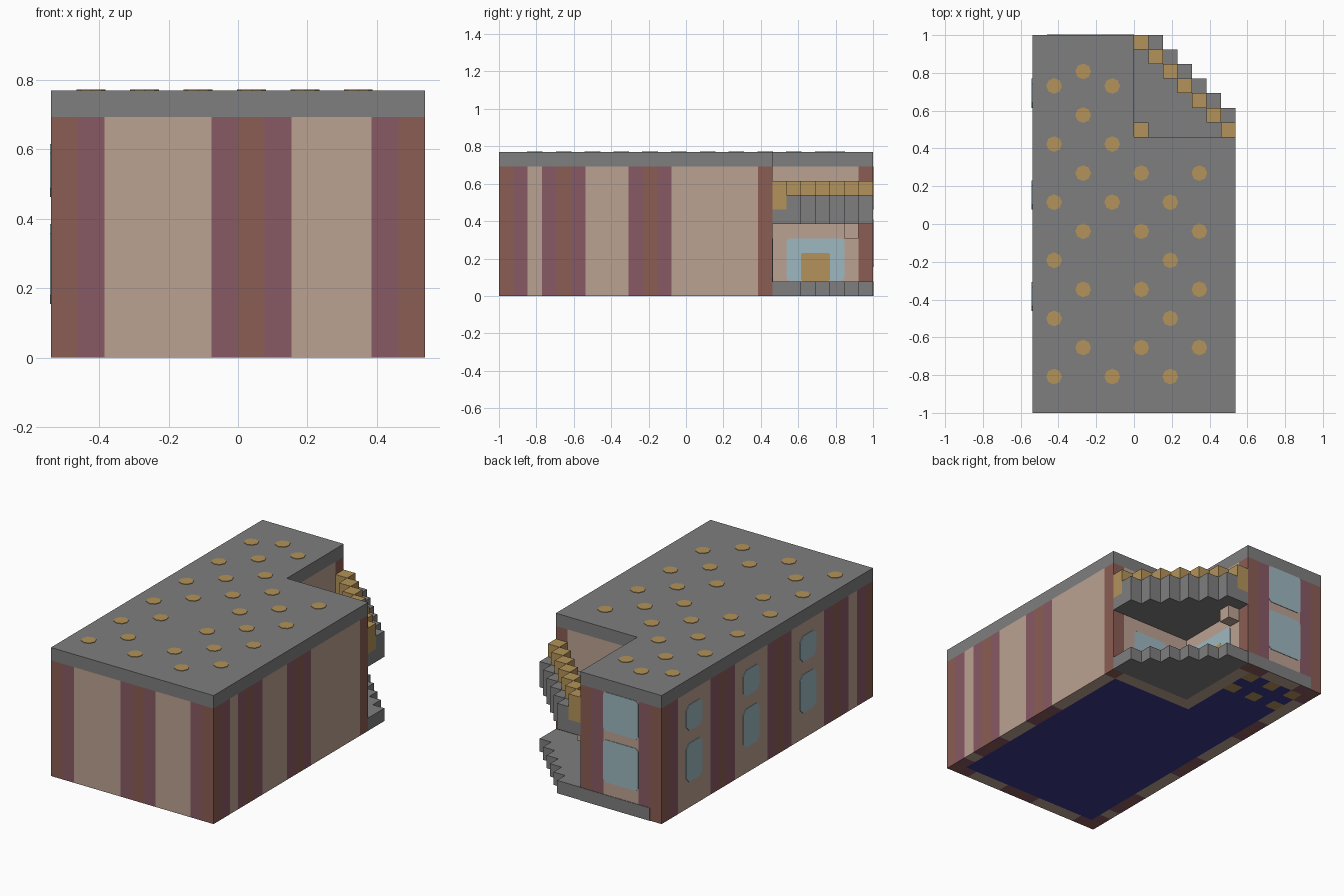
import bpy, bmesh, math
from mathutils import Vector

if "Cube" in bpy.data.objects:
    bpy.data.objects.remove(bpy.data.objects["Cube"], do_unlink=True)

UNIT = 2 / 26            # one building block
NX, NY, TOP = 14, 26, 10
THIN = 0.003


def material(name, colour):
    mat = bpy.data.materials.new(name)
    mat.use_nodes = True
    mat.diffuse_color = (*colour, 1)
    mat.node_tree.nodes["Principled BSDF"].inputs["Base Color"].default_value = (*colour, 1)
    return mat


grey = material("concrete grey", (0.21, 0.21, 0.21))
tan = material("plaster tan", (0.50, 0.36, 0.29))
purple = material("plum trim", (0.25, 0.10, 0.13))
brown = material("brick brown", (0.26, 0.11, 0.09))
blue = material("window blue", (0.34, 0.48, 0.53))
gold = material("brass gold", (0.45, 0.29, 0.10))
navy = material("floor navy", (0.045, 0.045, 0.26))
LETTER = {"b": brown, "p": purple, "t": tan}


def place(x, y, z):
    """Block coordinates to model coordinates."""
    return Vector(((x - NX / 2) * UNIT, (y - NY / 2) * UNIT, z * UNIT))


def finish(name, bm, mats):
    mesh = bpy.data.meshes.new(name)
    bm.to_mesh(mesh)
    bm.free()
    for mat in mats:
        mesh.materials.append(mat)
    obj = bpy.data.objects.new(name, mesh)
    bpy.context.collection.objects.link(obj)
    return obj


def prism(name, cells, low, high):
    """Raise a footprint of coloured cells from one level to another."""
    bm = bmesh.new()
    mats = list(dict.fromkeys(cells.values()))

    def quad(points, mat):
        face = bm.faces.new([bm.verts.new(place(*p)) for p in points])
        face.material_index = mats.index(mat)

    for (x, y), mat in cells.items():
        ring = [(x, y), (x + 1, y), (x + 1, y + 1), (x, y + 1)]
        quad([(*p, high) for p in ring], mat)
        quad([(*p, low) for p in reversed(ring)], mat)
        for i, (dx, dy) in enumerate([(0, -1), (1, 0), (0, 1), (-1, 0)]):
            if (x + dx, y + dy) not in cells:
                a, b = ring[i], ring[(i + 1) % 4]
                quad([(*a, low), (*b, low), (*b, high), (*a, high)], mat)
    bmesh.ops.remove_doubles(bm, verts=bm.verts, dist=0.001)
    bmesh.ops.dissolve_limit(bm, angle_limit=0.01, verts=bm.verts, edges=bm.edges,
                             delimit={'MATERIAL'})
    return finish(name, bm, mats)


def plate(name, mat, axis, level, u0, u1, z0, z1, out, chamfer=0.2, depth=THIN):
    """Thin panel with clipped corners on a wall facing the given axis."""
    c = chamfer
    outline = [(u0 + c, z0), (u1 - c, z0), (u1, z0 + c), (u1, z1 - c),
               (u1 - c, z1), (u0 + c, z1), (u0, z1 - c), (u0, z0 + c)]
    if not c:
        outline = [(u0, z0), (u1, z0), (u1, z1), (u0, z1)]
    bm = bmesh.new()
    face = bm.faces.new([bm.verts.new(place(level, u, z) if axis == "x" else place(u, level, z))
                         for u, z in outline])
    new = bmesh.ops.extrude_face_region(bm, geom=[face])["geom"]
    shift = Vector((out * depth, 0, 0)) if axis == "x" else Vector((0, out * depth, 0))
    bmesh.ops.translate(bm, vec=shift, verts=[v for v in new if isinstance(v, bmesh.types.BMVert)])
    bmesh.ops.recalc_face_normals(bm, faces=bm.faces)
    return finish(name, bm, [mat])


# Footprint: a rectangle with a square notch at the back left corner
NOTCH_X, NOTCH_Y = 7, 19
footprint = [(x, y) for x in range(NX) for y in range(NY)
             if x < NOTCH_X or y < NOTCH_Y]

# Stripe patterns of the outer walls
FRONT = "bpttttpbptttpb"
LEFT = "bptpbptttpbpttttttb"
RIGHT = "bptpbp" + "ttttpbp" * 2 + "ttttpb"
BACK = "bptttpb"


def wall_colour(x, y):
    if y == 0:
        return LETTER[FRONT[x]]
    if x == 0:
        return LETTER[RIGHT[y]]
    if x == NX - 1:
        return LETTER[LEFT[y]]
    if y == NY - 1:
        return LETTER[BACK[x]]
    if (x >= NOTCH_X and y == NOTCH_Y - 1) or (x == NOTCH_X - 1 and y >= NOTCH_Y - 1):
        return tan
    if y in (22, 24) and x in (1, 3, 5):
        return gold
    return navy


prism("walls", {c: wall_colour(*c) for c in footprint}, 0, TOP - 1)
prism("roof", {c: grey for c in footprint}, TOP - 1, TOP)

# Stepped terrace, balcony, parapet and railing in the notch
steps = {(NOTCH_X + i, NOTCH_Y + r): grey
         for r in range(7) for i in range(min(7, 8 - r))}
prism("terrace", steps, 0, 1)
prism("balcony_floor", steps, 5, 6)
prism("balcony_parapet", {(NX - r, NOTCH_Y + r): grey for r in range(1, 7)}, 6, 7)
prism("balcony_railing", {(NX - 1 - r, NOTCH_Y + r): gold for r in range(7)}, 6, 8)
prism("balcony_corner_post", {(NOTCH_X, NOTCH_Y): gold}, 6, 7)
prism("hanging_block", {(NOTCH_X, 24): tan}, 4, 5)

# Windows on the right wall
for n, y in enumerate((7, 14, 21)):
    plate(f"right_lower_window_{n + 1}", blue, "x", 0, y, y + 2, 2, 5, -1, 0.35)
    plate(f"right_upper_window_{n + 1}", blue, "x", 0, y, y + 2, 6, 8, -1, 0.35)

# Windows and footing on the back wall
plate("back_lower_window", blue, "y", NY, 2, 5, 2, 5.3, 1)
plate("back_upper_window", blue, "y", NY, 2, 5, 6, 9, 1)
plate("back_footing", grey, "y", NY, 1, 7, 0, 1, 1, 0)

# Glazing and door inside the notch
plate("terrace_window", blue, "x", NOTCH_X, 20, 24, 1, 4, 1)
plate("terrace_door", gold, "x", NOTCH_X, 21, 23, 1, 3, 1, 0.1, THIN * 2)
plate("terrace_side_window", blue, "y", NOTCH_Y, 9, 12, 1, 4, 1)

# Octagonal roof lights in a staggered pattern
rows = {2: (1, 5, 9), 4: (3, 7, 11), 6: (1, 9), 8: (3, 7, 11), 10: (1, 9),
        12: (3, 7, 11), 14: (1, 5, 9), 16: (3, 7, 11), 18: (1, 5), 20: (3,),
        22: (1, 5), 23: (3,)}
bm = bmesh.new()
radius = UNIT / 2 / math.cos(math.pi / 8)
for y, columns in rows.items():
    for x in columns:
        centre = place(x + 0.5, y + 0.5, TOP) + Vector((0, 0, THIN / 2))
        made = bmesh.ops.create_cone(bm, cap_ends=True, segments=8, radius1=radius,
                                     radius2=radius, depth=THIN)["verts"]
        spin = [math.pi * (2 * i + 1) / 8 for i in range(8)]
        for v in made:
            side = min(spin, key=lambda a: (Vector((math.cos(a), math.sin(a)))
                                            - v.co.xy.normalized()).length)
            v.co = centre + Vector((v.co.x, v.co.y, v.co.z))
finish("roof_lights", bm, [gold])
